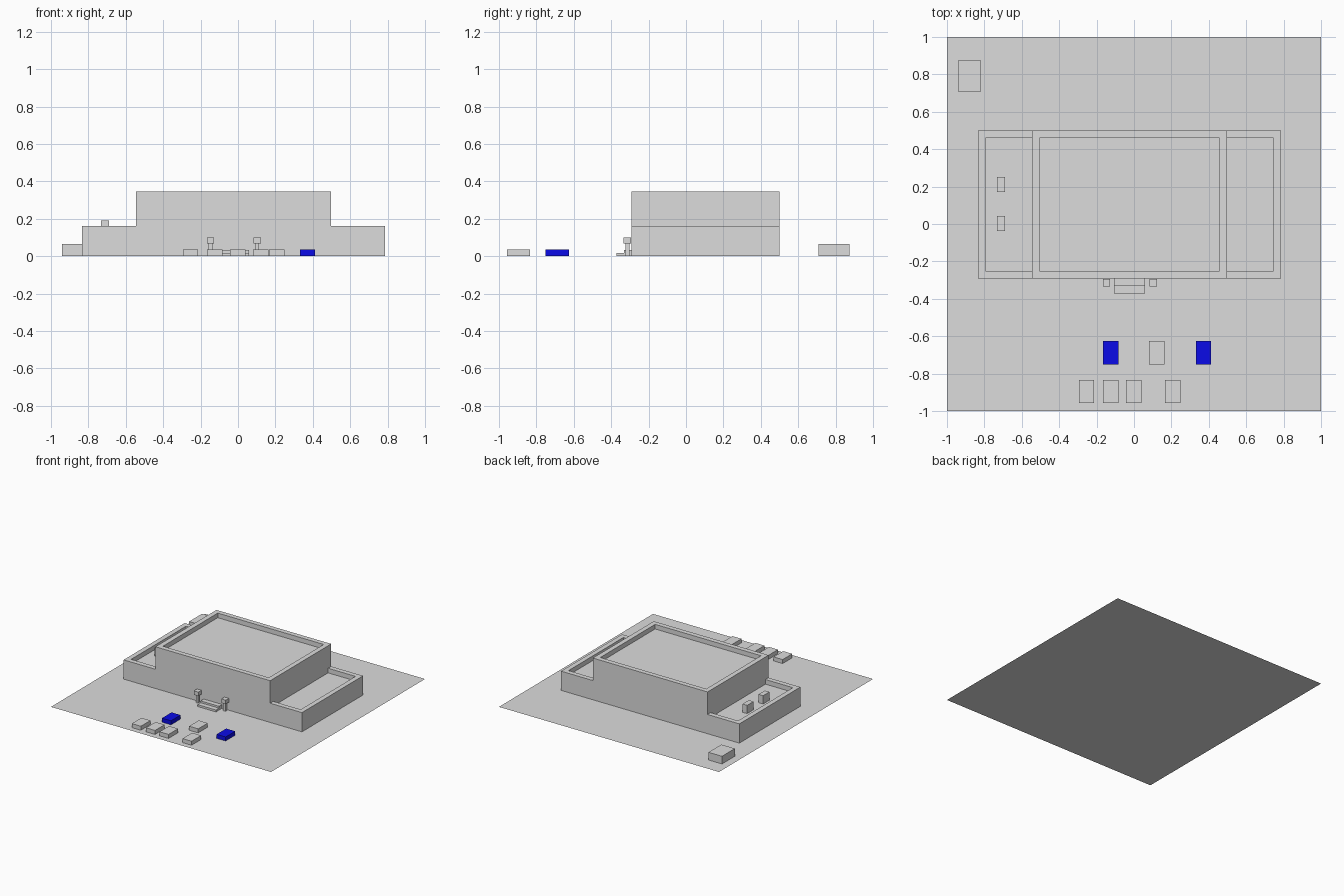
import bpy, bmesh

if "Cube" in bpy.data.objects:
    bpy.data.objects.remove(bpy.data.objects["Cube"])


def material(name, rgb):
    m = bpy.data.materials.new(name)
    m.diffuse_color = (*rgb, 1.0)
    m.use_nodes = True
    m.node_tree.nodes["Principled BSDF"].inputs["Base Color"].default_value = m.diffuse_color
    return m


GREY = material("plain grey", (0.72, 0.72, 0.72))
BLUE = material("bright blue", (0.004, 0.004, 0.95))


def add_object(name, bm, mat):
    mesh = bpy.data.meshes.new(name)
    bm.to_mesh(mesh)
    bm.free()
    mesh.materials.append(mat)
    ob = bpy.data.objects.new(name, mesh)
    bpy.context.collection.objects.link(ob)
    return ob


def box(name, x, y, z, mat=GREY):
    """Box from (low, high) ranges on each axis."""
    bm = bmesh.new()
    bmesh.ops.create_cube(bm, size=1.0)
    for v in bm.verts:
        v.co = [r[0] + (c + 0.5) * (r[1] - r[0]) for c, r in zip(v.co, (x, y, z))]
    return add_object(name, bm, mat)


def block(name, x, y, height, left=True, right=True, rim=0.04, depth=0.038):
    """Flat-roofed block with a parapet; a side may be open against its neighbour."""
    (x0, x1), (y0, y1) = x, y
    a0, a1 = x0 + rim * left, x1 - rim * right
    outer = [(x0, y0), (x1, y0), (x1, y1), (x0, y1)]
    inner = [(a0, y0 + rim), (a1, y0 + rim), (a1, y1 - rim), (a0, y1 - rim)]
    bm = bmesh.new()
    loops = [[bm.verts.new((px, py, z)) for px, py in pts] for pts, z in
             ((outer, 0.002), (outer, height), (inner, height), (inner, height - depth))]
    # sides run front, right, back, left; open sides are left to the neighbour wall
    for i, closed in enumerate((True, right, True, left)):
        if closed:
            j = (i + 1) % 4
            for low, high in zip(loops, loops[1:]):
                bm.faces.new((low[i], low[j], high[j], high[i]))
    bm.faces.new(loops[3])
    bm.faces.new(loops[0][::-1])
    return add_object(name, bm, GREY)


# Ground sheet
bm = bmesh.new()
bmesh.ops.create_grid(bm, x_segments=1, y_segments=1, size=1.0)
add_object("ground_sheet", bm, GREY)

# Main hall and its two low wings
DEPTH = (-0.292, 0.5)
block("main_hall", (-0.546, 0.497), DEPTH, 0.345)
block("left_wing", (-0.835, -0.546), DEPTH, 0.16, right=False)
block("right_wing", (0.497, 0.786), DEPTH, 0.16, left=False)

# Entrance steps
box("lower_step", (-0.107, 0.06), (-0.372, -0.332), (0.002, 0.018))
box("upper_step", (-0.107, 0.06), (-0.332, -0.292), (0.002, 0.033))

# Lamp posts either side of the entrance
for cx in (-0.147, 0.102):
    box("lamp_post", (cx - 0.01, cx + 0.01), (-0.323, -0.303), (0.002, 0.07))
    box("lamp_head", (cx - 0.02, cx + 0.02), (-0.334, -0.293), (0.068, 0.1))

# Roof vents on the left wing
for y0 in (-0.038, 0.17):
    box("roof_vent", (-0.732, -0.69), (y0, y0 + 0.082), (0.122, 0.19))

# Shed in the back corner
box("shed", (-0.94, -0.817), (0.708, 0.875), (0.002, 0.065))

# Two rows of parked cars
for y0, cars in ((-0.75, ((-0.166, BLUE), (0.081, GREY), (0.331, BLUE))),
                 (-0.957, ((-0.295, GREY), (-0.166, GREY), (-0.043, GREY), (0.166, GREY)))):
    for x0, mat in cars:
        box("parked_car", (x0, x0 + 0.082), (y0, y0 + 0.124), (0.002, 0.035), mat)
